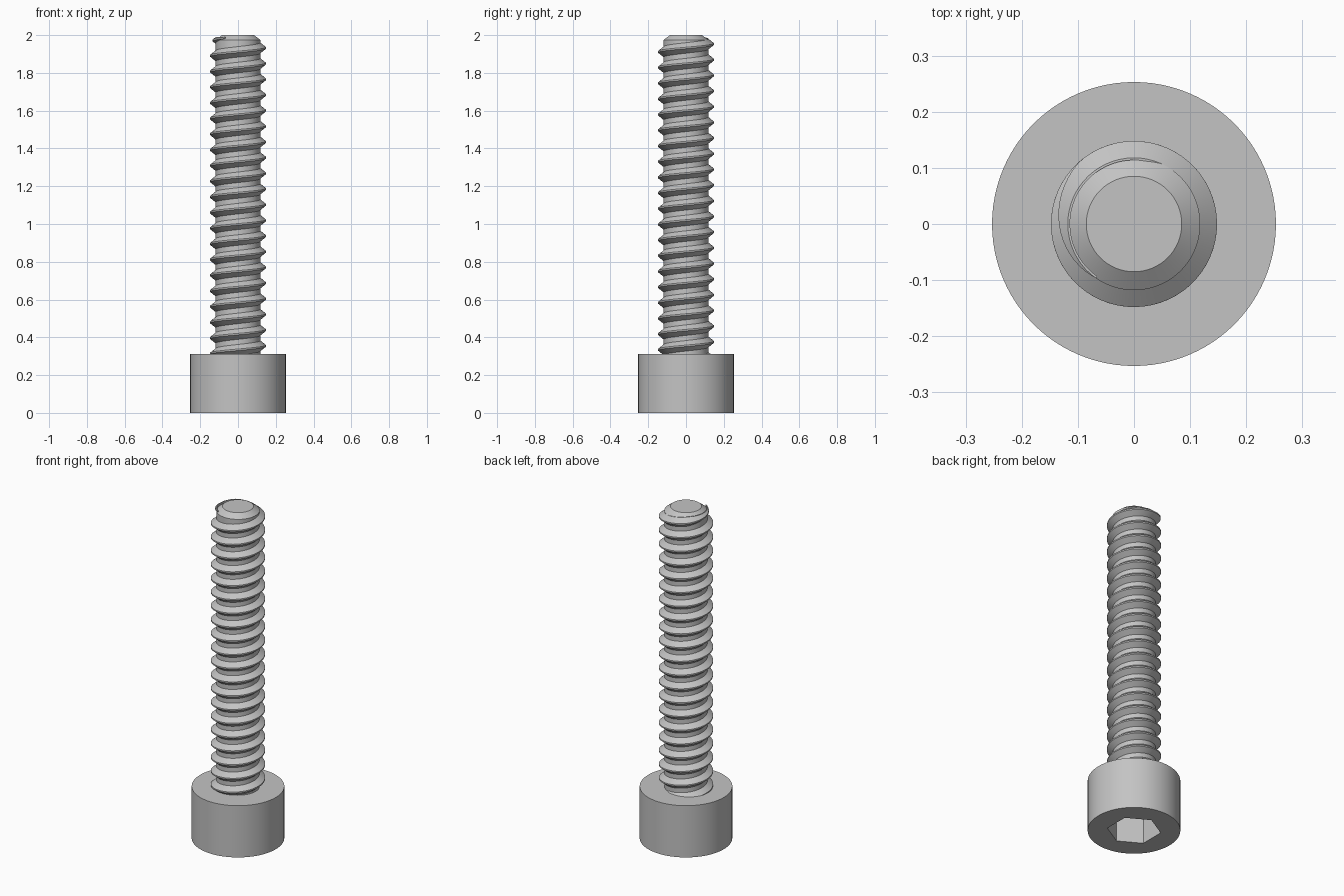
import bpy, bmesh, math

cube = bpy.data.objects.get("Cube")
if cube:
    bpy.data.objects.remove(cube, do_unlink=True)

# Main sizes
HEAD_R, HEAD_H = 0.253, 0.312
SOCKET_R, SOCKET_DEPTH = 0.148, 0.16
CORE_R, CREST_R, TIP_R = 0.118, 0.148, 0.085
PITCH, FLANK, CREST_FLAT = 0.083, 0.024, 0.008
CHAMFER = 0.025

steel = bpy.data.materials.new("grey_steel")
steel.use_nodes = True
steel.diffuse_color = (0.55, 0.55, 0.55, 1)
steel.node_tree.nodes["Principled BSDF"].inputs["Base Color"].default_value = (0.55, 0.55, 0.55, 1)


def make_object(name, bm):
    bmesh.ops.recalc_face_normals(bm, faces=bm.faces)
    mesh = bpy.data.meshes.new(name)
    bm.to_mesh(mesh)
    bm.free()
    mesh.materials.append(steel)
    obj = bpy.data.objects.new(name, mesh)
    bpy.context.collection.objects.link(obj)
    return obj


def select_only(obj):
    bpy.ops.object.select_all(action='DESELECT')
    obj.select_set(True)
    bpy.context.view_layer.objects.active = obj


def smooth(obj, degrees=25):
    select_only(obj)
    bpy.ops.object.shade_smooth_by_angle(angle=math.radians(degrees))


def stacked_prism(name, rings, sides, turn=0.0):
    """Closed solid through (radius, z) rings."""
    bm = bmesh.new()
    loops = []
    for r, z in rings:
        angles = [turn + math.tau * i / sides for i in range(sides)]
        loops.append([bm.verts.new((r * math.cos(a), r * math.sin(a), z)) for a in angles])
    for low, high in zip(loops, loops[1:]):
        for i in range(sides):
            j = (i + 1) % sides
            bm.faces.new((low[i], low[j], high[j], high[i]))
    bm.faces.new(loops[0][::-1])
    bm.faces.new(loops[-1])
    return make_object(name, bm)


# Head with hexagonal socket in its underside
head = stacked_prism("head", [(HEAD_R, 0), (HEAD_R, HEAD_H)], 96)
cutter = stacked_prism("socket_cutter", [(SOCKET_R, -0.1), (SOCKET_R, SOCKET_DEPTH)], 6, math.pi / 6)
cutter.hide_render = True
cut = head.modifiers.new("socket", 'BOOLEAN')
cut.operation = 'DIFFERENCE'
cut.solver = 'EXACT'
cut.object = cutter
select_only(head)
bpy.ops.object.modifier_apply(modifier=cut.name)
bpy.data.objects.remove(cutter, do_unlink=True)
smooth(head)

# Plain core with chamfered tip
shank = stacked_prism("shank", [(CORE_R, HEAD_H - 0.05), (CORE_R, 2 - CHAMFER), (TIP_R, 2)], 96)
smooth(shank)

# Right-handed helical ridge, fading out near the tip
STEPS = 60
bm = bmesh.new()
sections = []
start_turn = -19.8
end_turn = 235 / 360
fade_turn = 130 / 360
count = round((end_turn - start_turn) * STEPS)
for i in range(count + 1):
    turn = start_turn + (end_turn - start_turn) * i / count
    z = 1.932 + PITCH * turn
    fade = min(1, (end_turn - turn) / (end_turn - fade_turn))
    height = (CREST_R - CORE_R) * fade
    half_root = CREST_FLAT / 2 + FLANK * fade
    profile = [(CORE_R - 0.004, -half_root), (CORE_R, -half_root),
               (CORE_R + height, -CREST_FLAT / 2), (CORE_R + height, CREST_FLAT / 2),
               (CORE_R, half_root), (CORE_R - 0.004, half_root)]
    a = math.tau * turn
    sections.append([bm.verts.new((r * math.cos(a), r * math.sin(a), z + dz)) for r, dz in profile])
for s, t in zip(sections, sections[1:]):
    for k in range(len(s)):
        n = (k + 1) % len(s)
        bm.faces.new((s[k], t[k], t[n], s[n]))
bm.faces.new(sections[0])
bm.faces.new(sections[-1][::-1])
thread = make_object("thread", bm)
smooth(thread)
